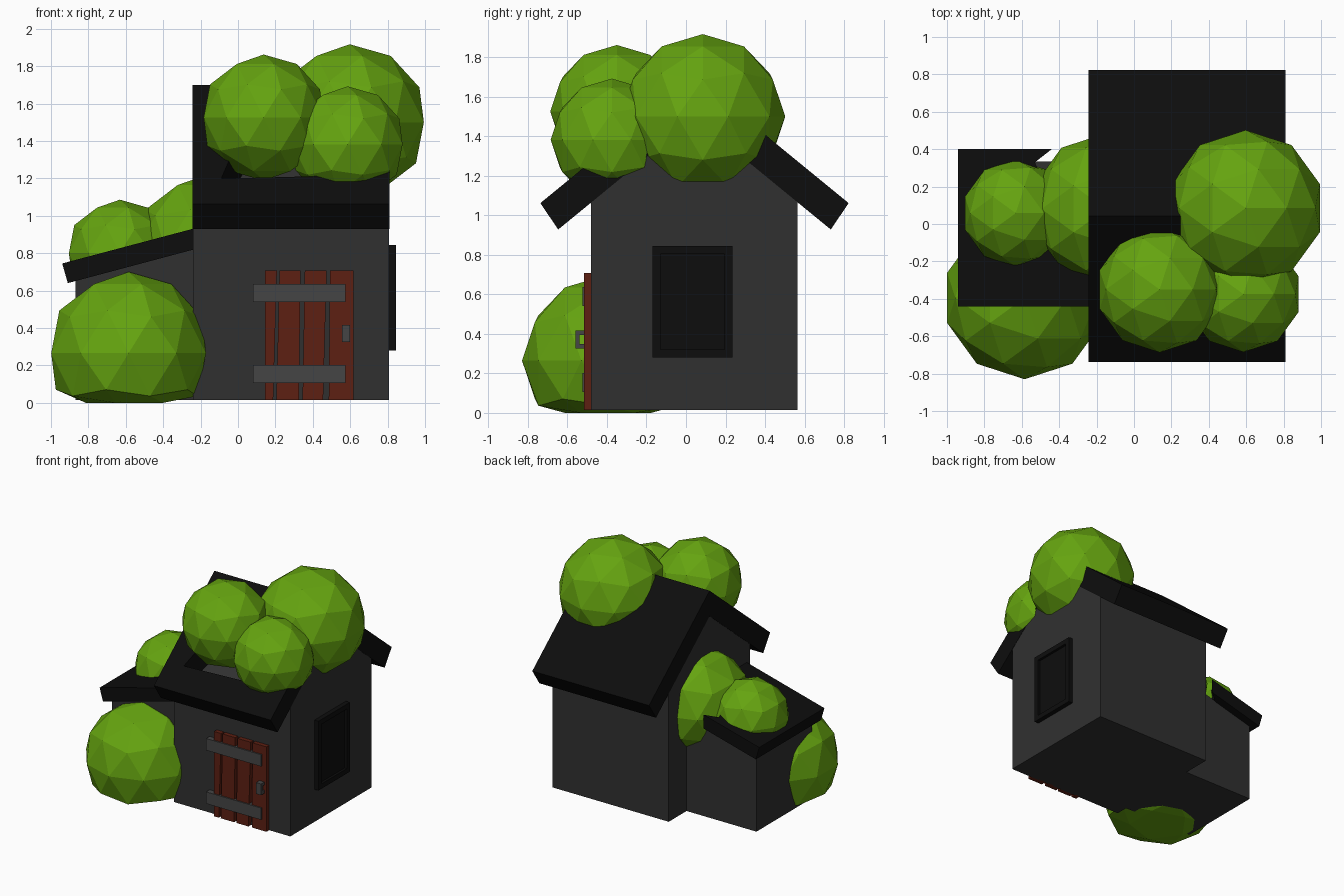
import bpy, bmesh
from mathutils import Vector

if "Cube" in bpy.data.objects:
    bpy.data.objects.remove(bpy.data.objects["Cube"])


def material(name, rgb):
    m = bpy.data.materials.new(name)
    m.diffuse_color = (*rgb, 1)
    m.use_nodes = True
    m.node_tree.nodes["Principled BSDF"].inputs["Base Color"].default_value = m.diffuse_color
    return m


BLACK = material("black", (0.004, 0.004, 0.004))
STONE = material("dark_stone", (0.03, 0.03, 0.03))
IRON = material("iron", (0.06, 0.06, 0.06))
WOOD = material("red_wood", (0.11, 0.014, 0.006))
LEAF = material("leaf", (0.13, 0.37, 0.005))


def finish(bm, name, mat):
    bmesh.ops.recalc_face_normals(bm, faces=bm.faces)
    me = bpy.data.meshes.new(name)
    bm.to_mesh(me)
    bm.free()
    ob = bpy.data.objects.new(name, me)
    bpy.context.collection.objects.link(ob)
    if mat:
        me.materials.append(mat)
    return ob


def extrude(name, pts, axis, a, b, mat):
    """Extrude a 2D outline along an axis from a to b."""
    place = {"x": lambda p: (a, p[0], p[1]),
             "y": lambda p: (p[0], a, p[1]),
             "z": lambda p: (p[0], p[1], a)}[axis]
    bm = bmesh.new()
    face = bm.faces.new([bm.verts.new(place(p)) for p in pts])
    res = bmesh.ops.extrude_face_region(bm, geom=[face])
    move = Vector([b - a if c == axis else 0 for c in "xyz"])
    bmesh.ops.translate(bm, vec=move, verts=[
        v for v in res["geom"] if isinstance(v, bmesh.types.BMVert)])
    return finish(bm, name, mat)


def box(name, x, y, z, mat):
    pts = [(x[0], y[0]), (x[1], y[0]), (x[1], y[1]), (x[0], y[1])]
    return extrude(name, pts, "z", z[0], z[1], mat)


def cut(ob, cutter):
    mod = ob.modifiers.new("cut", "BOOLEAN")
    mod.operation = "DIFFERENCE"
    mod.solver = "EXACT"
    mod.object = cutter
    bpy.context.view_layer.objects.active = ob
    bpy.ops.object.modifier_apply(modifier=mod.name)
    bpy.data.objects.remove(cutter)


def foliage(name, loc, r, floor=None):
    """Faceted leaf ball, optionally flattened onto the ground."""
    bm = bmesh.new()
    bmesh.ops.create_icosphere(bm, subdivisions=2, radius=r)
    bmesh.ops.translate(bm, vec=loc, verts=bm.verts)
    if floor is not None:
        for v in bm.verts:
            v.co.z = max(v.co.z, floor)
    return finish(bm, name, LEAF)


# Main house: gabled walls and pitched roof
X0, X1, RIDGE = -0.24, 0.81, 0.043
extrude("main_walls", [(-0.48, 0.015), (0.565, 0.015), (0.565, 1.066),
                       (RIDGE, 1.494), (-0.48, 1.066)], "x", X0, X1 - 0.002, STONE)
half = [(0.78, 1.062), (0.69, 0.928)]
roof = ([(RIDGE, 1.70)] + [(RIDGE + d, z) for d, z in half] + [(RIDGE, 1.493)]
        + [(RIDGE - d, z) for d, z in reversed(half)])
main_roof = extrude("main_roof", roof, "x", X0 - 0.003, X1, BLACK)
cut(main_roof, extrude("roof_cutter", [(-0.09, -0.57), (0.55, -0.55), (0.6, -0.25),
                                       (0.1, -0.12), (-0.04, -0.43)], "z", 0.8, 2, None))

# Side annex with lean-to roof, broken at the rear inner corner
extrude("annex_walls", [(-0.87, 0.015), (-0.24, 0.015), (-0.24, 0.825), (-0.87, 0.655)],
        "y", -0.38, 0.335, STONE)
annex_roof = extrude("annex_roof", [(-0.94, 0.745), (-0.235, 0.932), (-0.235, 0.82),
                                    (-0.91, 0.64)], "y", -0.44, 0.40, BLACK)
cut(annex_roof, extrude("annex_cutter", [(-0.45, 0.45), (-0.44, 0.4), (-0.53, 0.33),
                                         (-0.43, 0.1), (-0.3, -0.1), (-0.2, -0.1),
                                         (-0.2, 0.45)], "z", 0.3, 1.3, None))

# Window: frame with recessed pane
wy, wz, t = (-0.17, 0.235), (0.28, 0.845), 0.04
box("window_pane", (0.80, 0.825), (wy[0] + 0.01, wy[1] - 0.01),
    (wz[0] + 0.01, wz[1] - 0.01), BLACK)
frame = box("window_frame", (0.80, 0.845), wy, wz, BLACK)
cut(frame, box("window_cutter", (0.7, 0.9), (wy[0] + t, wy[1] - t),
               (wz[0] + t, wz[1] - t), None))

# Door planks with slightly uneven edges: bottom left/right, top right/left
planks = [(0.145, 0.188, 0.208, 0.145), (0.205, 0.325, 0.335, 0.222),
          (0.345, 0.455, 0.474, 0.357), (0.485, 0.617, 0.617, 0.492)]
for i, (bl, br, tr, tl) in enumerate(planks):
    extrude(f"door_plank_{i + 1}", [(bl, 0.015), (br, 0.015), (tr, 0.707), (tl, 0.707)],
            "y", -0.515, -0.47, WOOD)

# Door straps and handle
for name, z in (("lower", 0.105), ("upper", 0.54)):
    box(f"door_strap_{name}", (0.08, 0.575), (-0.525, -0.475), (z, z + 0.096), IRON)
extrude("door_handle", [(-0.51, 0.325), (-0.56, 0.325), (-0.56, 0.417), (-0.51, 0.417),
                        (-0.51, 0.393), (-0.538, 0.393), (-0.538, 0.349), (-0.51, 0.349)],
        "x", 0.555, 0.6, IRON)

# Foliage growing through both roofs, and the ground bush
foliage("foliage_large", (0.597, 0.085, 1.50), 0.417)
foliage("foliage_left", (0.137, -0.35, 1.525), 0.337)
foliage("foliage_front", (0.585, -0.375, 1.382), 0.31)
foliage("annex_foliage_small", (-0.632, 0.058, 0.80), 0.286)
foliage("annex_foliage_large", (-0.15, 0.08, 0.82), 0.405)
foliage("ground_bush", (-0.585, -0.395, 0.265), 0.435, 0.0)
